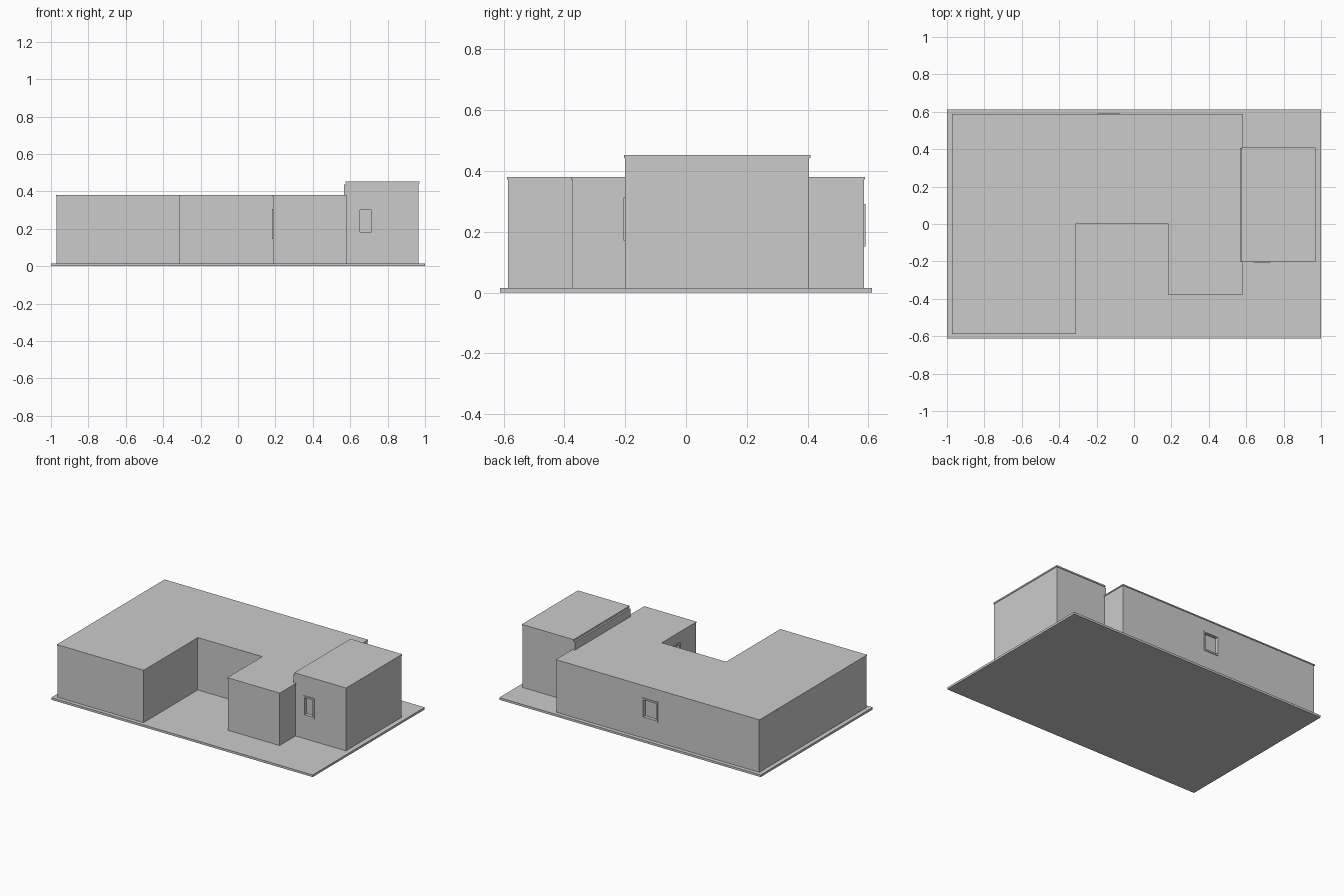
import bpy, bmesh
from mathutils import Vector

if "Cube" in bpy.data.objects:
    bpy.data.objects.remove(bpy.data.objects["Cube"])

grey = bpy.data.materials.new("plain grey")
grey.diffuse_color = (0.6, 0.6, 0.6, 1)
grey.use_nodes = True
grey.node_tree.nodes["Principled BSDF"].inputs["Base Color"].default_value = grey.diffuse_color


def prism(name, outline, z0, z1):
    """Extrude a counter-clockwise floor outline between two heights."""
    bm = bmesh.new()
    face = bm.faces.new([bm.verts.new((x, y, z0)) for x, y in outline])
    top = bmesh.ops.extrude_face_region(bm, geom=[face])["geom"]
    bmesh.ops.translate(bm, vec=(0, 0, z1 - z0),
                        verts=[v for v in top if isinstance(v, bmesh.types.BMVert)])
    bmesh.ops.recalc_face_normals(bm, faces=bm.faces)
    mesh = bpy.data.meshes.new(name)
    bm.to_mesh(mesh)
    bm.free()
    mesh.materials.append(grey)
    ob = bpy.data.objects.new(name, mesh)
    bpy.context.collection.objects.link(ob)
    return ob


def rect(x0, x1, y0, y1):
    return [(x0, y0), (x1, y0), (x1, y1), (x0, y1)]


def grow(outline, d):
    """Offset a right-angled outline outwards by d."""
    out = []
    for i, p in enumerate(outline):
        p, a, b = Vector(p), Vector(outline[i - 1]), Vector(outline[(i + 1) % len(outline)])
        e, f = (p - a).normalized(), (b - p).normalized()
        out.append(tuple(p + d * Vector((e.y + f.y, -e.x - f.x))))
    return out


def window(name, wall, center, normal, width, z0, z1):
    """Recess in the wall with a thin raised frame and a pane at the back."""
    c, n = Vector(center), Vector(normal)
    t = Vector((-n.y, n.x))

    def block(part, u0, u1, d0, d1, a, b):
        pts = [c + t * u + n * d for u, d in ((u0, d0), (u1, d0), (u1, d1), (u0, d1))]
        return prism(name + part, [tuple(p) for p in pts], a, b)

    w, f = width / 2, 0.011
    cutter = block("_cutter", -w + f, w - f, -0.018, 0.02, z0 + f, z1 - f)
    cutter.hide_render = True
    cutter.hide_set(True)
    cut = wall.modifiers.new(name, "BOOLEAN")
    cut.operation, cut.solver, cut.object = "DIFFERENCE", "EXACT", cutter
    for side, u0, u1, a, b in (("left", -w, -w + f, z0, z1), ("right", w - f, w, z0, z1),
                               ("sill", -w + f, w - f, z0, z0 + f),
                               ("head", -w + f, w - f, z1 - f, z1)):
        block("_frame_" + side, u0, u1, -0.002, 0.005, a, b)


# Ground slab
prism("ground_slab", rect(-1, 1, -0.612, 0.612), 0, 0.015)

# U-shaped main house with thin overhanging roof
plan = [(-0.97, -0.585), (-0.313, -0.585), (-0.313, 0.007), (0.187, 0.007),
        (0.187, -0.374), (0.58, -0.374), (0.58, 0.585), (-0.97, 0.585)]
house = prism("house_walls", plan, 0.015, 0.372)
prism("house_roof", grow(plan, 0.004), 0.372, 0.38)

# Taller block on the right, with its own roof
tower_plan = rect(0.578, 0.966, -0.2, 0.405)
tower = prism("tower_walls", tower_plan, 0.015, 0.442)
prism("tower_roof", grow(tower_plan, 0.004), 0.442, 0.452)

# Band along the tower wall above the main roof
prism("tower_band", rect(0.566, 0.58, -0.2, 0.405), 0.38, 0.436)

# Windows
window("tower_window", tower, (0.683, -0.2), (0, -1), 0.086, 0.172, 0.312)
window("back_window", house, (-0.135, 0.585), (0, 1), 0.12, 0.152, 0.292)
window("courtyard_window", house, (0.187, -0.14), (-1, 0), 0.12, 0.145, 0.305)
